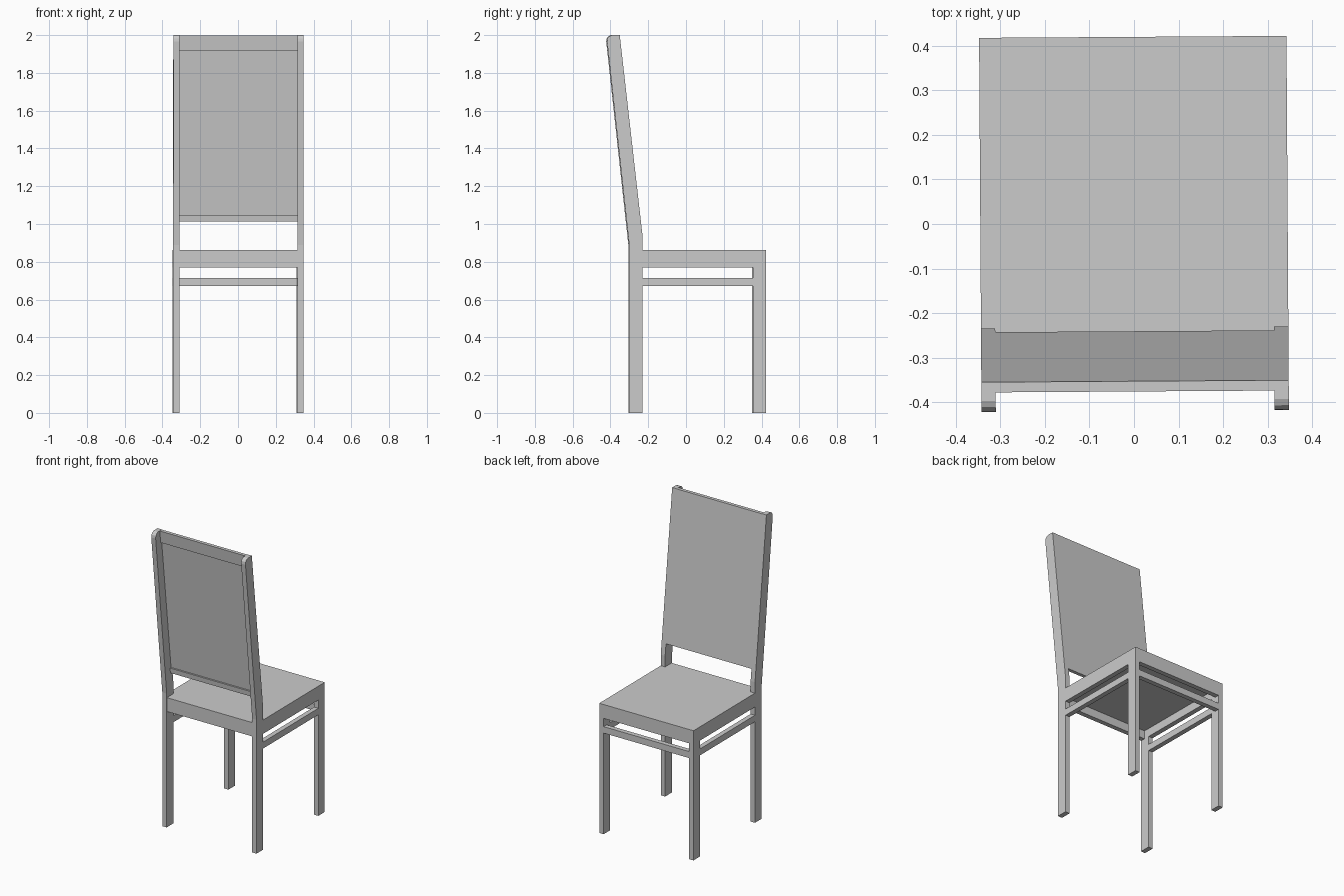
import bpy, bmesh, math
from mathutils import Vector, Matrix

if "Cube" in bpy.data.objects:
    bpy.data.objects.remove(bpy.data.objects["Cube"])

W = 0.345          # half width
T = 0.032          # post / rail thickness across x
TURN = Matrix.Rotation(0.0065, 4, 'Z')   # the chair stands very slightly turned


def prism(name, points, direction):
    """Extrude a closed 3D outline along a direction."""
    bm = bmesh.new()
    face = bm.faces.new([bm.verts.new(p) for p in points])
    out = bmesh.ops.extrude_face_region(bm, geom=[face])
    verts = [g for g in out['geom'] if isinstance(g, bmesh.types.BMVert)]
    bmesh.ops.translate(bm, vec=Vector(direction), verts=verts)
    bmesh.ops.recalc_face_normals(bm, faces=bm.faces)
    bm.transform(TURN)
    mesh = bpy.data.meshes.new(name)
    bm.to_mesh(mesh)
    bm.free()
    obj = bpy.data.objects.new(name, mesh)
    bpy.context.collection.objects.link(obj)
    return obj


def side_profile(name, x0, x1, yz):
    return prism(name, [(x0, y, z) for y, z in yz], (x1 - x0, 0, 0))


def box(name, x0, x1, y0, y1, z0, z1):
    return side_profile(name, x0, x1, [(y0, z0), (y1, z0), (y1, z1), (y0, z1)])


# Back post outline: straight leg, then leaning back with a rounded top corner
post = [(-0.303, 0), (-0.232, 0), (-0.232, 0.935), (-0.353, 2.0), (-0.395, 2.0),
        (-0.409, 1.994), (-0.418, 1.982), (-0.42, 1.965), (-0.303, 0.89)]

for side, s in (("left", -1), ("right", 1)):
    a, b = sorted((s * W, s * (W - T)))
    side_profile("back_post_" + side, a, b, post)
    box("front_leg_" + side, a, b, 0.352, 0.42, 0, 0.77)
    box("side_apron_" + side, a, b, -0.232, 0.42, 0.77, 0.825)
    box("side_rail_" + side, a, b, -0.232, 0.352, 0.672, 0.715)

# Cross members between the legs
I = W - T
box("front_apron", -I, I, 0.388, 0.42, 0.77, 0.825)
box("back_apron", -I, I, -0.301, -0.27, 0.77, 0.825)
box("front_rail", -I, I, 0.388, 0.42, 0.672, 0.715)

# Seat board, notched around the back posts
outline = [(-W, 0.42), (-W, -0.232), (-I, -0.232), (-I, -0.301),
           (I, -0.301), (I, -0.232), (W, -0.232), (W, 0.42)]
prism("seat", [(x, y, 0.825) for x, y in outline], (0, 0, 0.037))


# Leaning backrest panel with thicker strips along the top and bottom
def lean(z):
    return -0.232 - (z - 0.935) * 0.121 / 1.065


def rest(z0, z1, depth):
    return [(lean(z0), z0), (lean(z1), z1), (lean(z1) - depth, z1), (lean(z0) - depth, z0)]


z = (1.012, 1.046, 1.918, 1.999)
d, t = 0.023, 0.012
back = [(lean(z[0]), z[0]), (lean(z[3]), z[3]), (lean(z[3]) - d, z[3]),
        (lean(z[2]) - d, z[2]), (lean(z[2]) - t, z[2]), (lean(z[1]) - t, z[1]),
        (lean(z[1]) - d, z[1]), (lean(z[0]) - d, z[0])]
side_profile("backrest_panel", -I, I, back)
